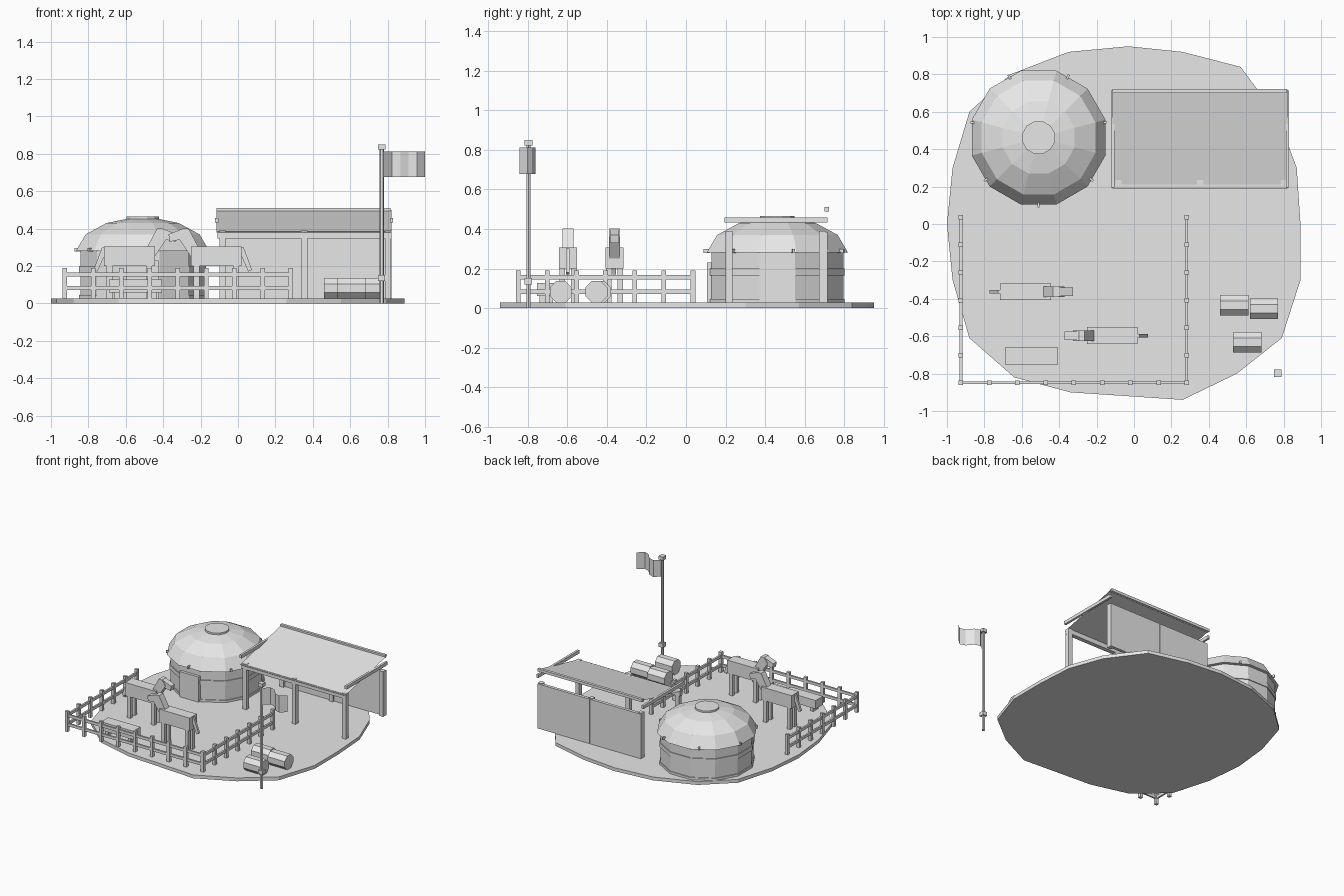
import bpy, bmesh, math
from mathutils import Matrix, Vector

if "Cube" in bpy.data.objects:
    bpy.data.objects.remove(bpy.data.objects["Cube"])

mat = bpy.data.materials.new("plain_grey")
mat.diffuse_color = (0.8, 0.8, 0.8, 1)
mat.use_nodes = True
mat.node_tree.nodes["Principled BSDF"].inputs["Base Color"].default_value = mat.diffuse_color


def finish(name, bm, fix=True):
    if fix:
        bmesh.ops.recalc_face_normals(bm, faces=bm.faces)
    me = bpy.data.meshes.new(name)
    bm.to_mesh(me)
    bm.free()
    me.materials.append(mat)
    ob = bpy.data.objects.new(name, me)
    bpy.context.collection.objects.link(ob)
    return ob


def add_box(bm, x0, x1, y0, y1, z0, z1):
    m = Matrix.Translation(((x0 + x1) / 2, (y0 + y1) / 2, (z0 + z1) / 2))
    bmesh.ops.create_cube(bm, size=1, matrix=m @ Matrix.Diagonal((x1 - x0, y1 - y0, z1 - z0, 1)))


def boxes(name, *items):
    bm = bmesh.new()
    for b in items:
        add_box(bm, *b)
    return finish(name, bm)


def prism_xz(bm, pts, y, w):
    """Side profile in x/z, widened along y."""
    f = bm.faces.new([bm.verts.new((px, y - w / 2, pz)) for px, pz in pts])
    r = bmesh.ops.extrude_face_region(bm, geom=[f])
    bmesh.ops.translate(bm, vec=(0, w, 0), verts=[v for v in r["geom"] if isinstance(v, bmesh.types.BMVert)])


def lathe(name, profile, cx, cy, n=12, off=15):
    """Closed solid of rings (radius, z) with n sides."""
    bm = bmesh.new()
    rings = []
    for r, z in profile:
        rings.append([bm.verts.new((cx + r * math.cos(math.radians(off) + i * math.tau / n),
                                    cy + r * math.sin(math.radians(off) + i * math.tau / n), z))
                      for i in range(n)])
    for a, b in zip(rings, rings[1:]):
        for i in range(n):
            j = (i + 1) % n
            bm.faces.new((a[i], a[j], b[j], b[i]))
    bm.faces.new(rings[0][::-1])
    bm.faces.new(rings[-1])
    return finish(name, bm)


# ground slab with an uneven outline
outline = [(-.03, .95), (-.35, .92), (-.66, .80), (-.88, .60), (-.97, .30), (-1, 0), (-.97, -.30),
           (-.88, -.61), (-.64, -.82), (-.34, -.90), (.26, -.94), (.55, -.80), (.79, -.61),
           (.89, -.30), (.89, 0), (.87, .30), (.77, .57), (.57, .84), (.26, .92)]
bm = bmesh.new()
f = bm.faces.new([bm.verts.new((x, y, 0)) for x, y in outline])
r = bmesh.ops.extrude_face_region(bm, geom=[f])
bmesh.ops.translate(bm, vec=(0, 0, .027), verts=[v for v in r["geom"] if isinstance(v, bmesh.types.BMVert)])
finish("ground", bm)

# round tent
G = .027
CX, CY = -.51, .462
lathe("tent_wall", [(.345, G), (.345, .285)], CX, CY)
lathe("tent_rope_band", [(.352, .165), (.352, .2)], CX, CY)
lathe("tent_base_band", [(.352, G), (.352, .045)], CX, CY)
lathe("tent_roof", [(.37, .28), (.315, .37), (.2, .43), (.09, .452)], CX, CY)
lathe("tent_crown", [(.09, .445), (.09, .466)], CX, CY)
boxes("tent_door", (CX - .085, CX + .085, .107, .14, G, .23))
bm = bmesh.new()
for i in range(7):
    a = math.radians(270 + i * 360 / 7)
    m = Matrix.Translation((CX + .358 * math.cos(a), CY + .358 * math.sin(a), .288)) @ Matrix.Rotation(a, 4, 'Z')
    bmesh.ops.create_cube(bm, size=1, matrix=m @ Matrix.Diagonal((.03, .012, .02, 1)))
finish("tent_pegs", bm)

# open shed: posts, back wall, beams and a sloping sheet roof
posts = [(x, x + .034, y, y + .034, G, .39) for x in (-.1, .338, .785) for y in (.2, .672)]
boxes("shed_posts", *posts)
boxes("shed_back_wall", (-.1, .351, .69, .715, G, .385), (.357, .82, .69, .715, G, .385))
boxes("shed_front_beam", (-.11, .82, .2, .234, .348, .385))
boxes("shed_back_beam", (-.115, .815, .7, .722, .488, .51))
boxes("shed_side_beams", *[(x, x + .018, .195, .715, .432, .458) for x in (-.122, .812)])
bm = bmesh.new()
bm.faces.new([bm.verts.new(p) for p in ((-.115, .19, .38), (.82, .19, .38), (.82, .72, .5), (-.115, .72, .5))])
finish("shed_roof", bm, False)

# fence on three sides
XL, XR, YB, YF = -.925, .283, .035, -.848
spots = [(XL + i * (XR - XL) / 8, YF) for i in range(9)]
spots += [(x, YF + i * (YB - YF) / 6) for x in (XL, XR) for i in range(1, 7)]
boxes("fence_posts", *[(x - .012, x + .012, y - .012, y + .012, G, .19) for x, y in spots])
rails = []
for z in (.083, .155):
    rails.append((XL, XR, YF - .007, YF + .007, z - .011, z + .011))
    rails += [(x - .007, x + .007, YF, YB, z - .011, z + .011) for x in (XL, XR)]
boxes("fence_rails", *rails)


# horses: s is the facing direction along x, x0 the rump
def horse(name, x0, y, s):
    def pts(*p):
        return [(x0 + s * a, b) for a, b in p]
    bm = bmesh.new()
    prism_xz(bm, pts((0, .2), (.272, .2), (.272, .305), (0, .305)), y, .09)
    finish(name + "_body", bm)
    bm = bmesh.new()
    prism_xz(bm, pts((.225, .29), (.272, .25), (.345, .36), (.315, .402), (.285, .402)), y, .055)
    finish(name + "_neck", bm)
    bm = bmesh.new()
    prism_xz(bm, pts((.29, .35), (.385, .33), (.392, .37), (.31, .402)), y, .045)
    finish(name + "_head", bm)
    bm = bmesh.new()
    prism_xz(bm, pts((.005, .3), (-.01, .3), (-.055, .18), (-.035, .17), (.005, .26)), y, .018)
    finish(name + "_tail", bm)
    bm = bmesh.new()
    for a in (.03, .242):
        for dy in (-.029, .029):
            c = x0 + s * a
            add_box(bm, c - .015, c + .015, y + dy - .014, y + dy + .014, G, .21)
    finish(name + "_legs", bm)


horse("left_horse", -.717, -.362, 1)
horse("right_horse", .02, -.597, -1)

# trough
boxes("trough", (-.69, -.405, -.752, -.66, .06, .128))
boxes("trough_legs", *[(x, x + .025, -.74, -.672, G, .06) for x in (-.66, -.46)])

# round bales lying along x
for i, (x, y) in enumerate([(.535, -.435), (.695, -.453), (.605, -.633)]):
    bm = bmesh.new()
    m = (Matrix.Translation((x, y, G + .055)) @ Matrix.Rotation(math.radians(90), 4, 'Y')
         @ Matrix.Rotation(math.radians(22.5), 4, 'Z'))
    bmesh.ops.create_cone(bm, cap_ends=True, segments=8, radius1=.0595, radius2=.0595, depth=.152, matrix=m)
    finish(f"bale_{i + 1}", bm)

# flagpole with cap, collar and a wavy flag sheet
PX, PY = .768, -.797
lathe("flagpole", [(.012, 0), (.012, .83)], PX, PY, 6, 0)
boxes("flagpole_cap", (PX - .02, PX + .02, PY - .02, PY + .02, .822, .85))
boxes("flagpole_collar", (PX - .019, PX + .019, PY - .019, PY + .019, .12, .152))
bm = bmesh.new()
cols = []
for i in range(6):
    t = i / 5
    x, y = .78 + .22 * t, PY - .005 + .042 * math.sin(math.tau * t)
    cols.append((bm.verts.new((x, y, .677)), bm.verts.new((x, y, .812))))
for a, b in zip(cols, cols[1:]):
    bm.faces.new((a[0], b[0], b[1], a[1]))
finish("flag", bm, False)
